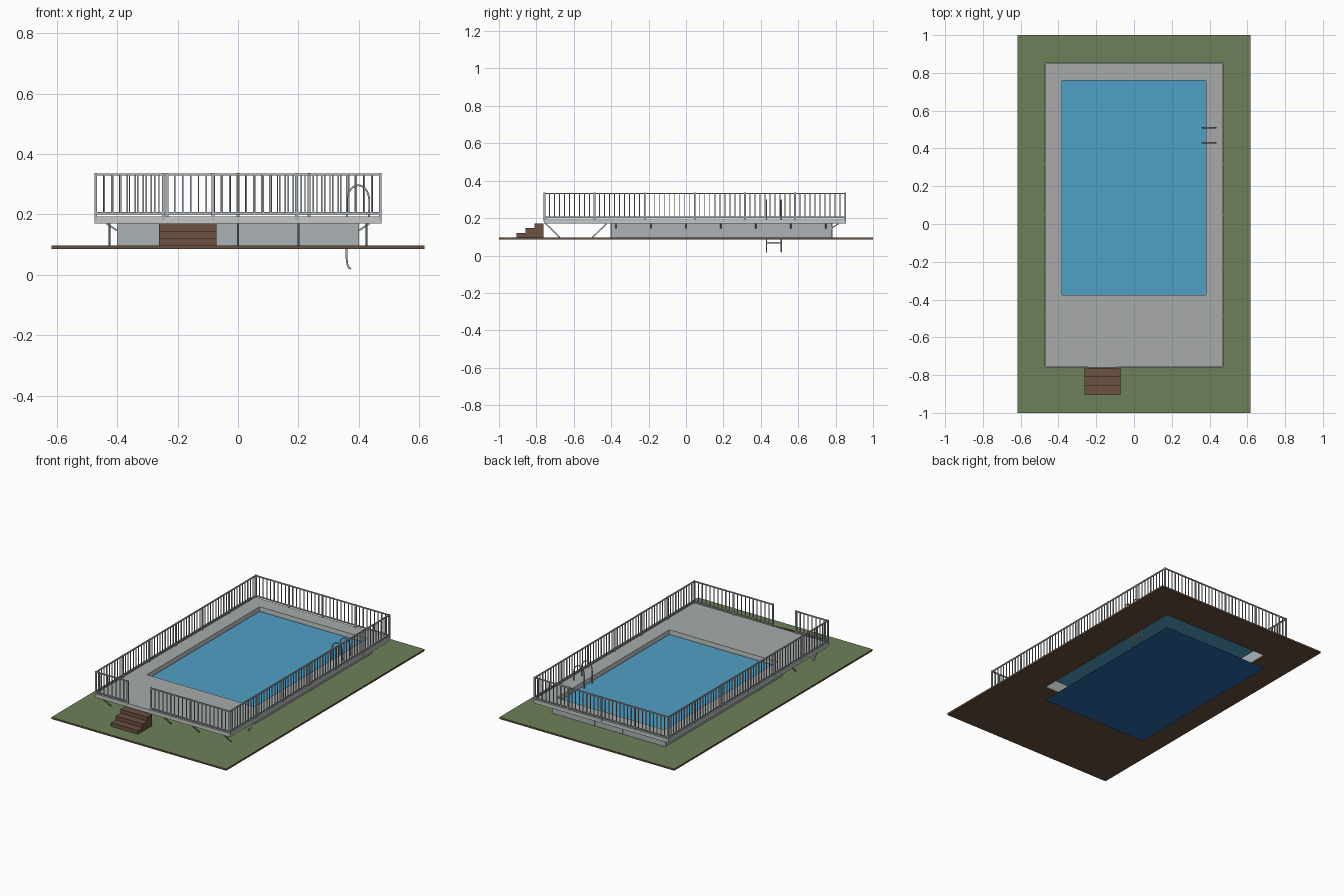
import bpy, bmesh
from math import pi, sin, cos
from mathutils import Vector, Matrix

if "Cube" in bpy.data.objects:
    bpy.data.objects.remove(bpy.data.objects["Cube"], do_unlink=True)


def material(name, rgb):
    lin = [((c / 255 + 0.055) / 1.055) ** 2.4 for c in rgb] + [1]
    m = bpy.data.materials.new(name)
    m.use_nodes = True
    m.diffuse_color = lin
    m.node_tree.nodes["Principled BSDF"].inputs["Base Color"].default_value = lin
    return m


GRASS = material("grass green", (108, 128, 88))
SOIL = material("soil brown", (104, 80, 62))
WOOD = material("wood brown", (108, 82, 64))
DECK = material("deck grey", (168, 171, 171))
TRIM = material("trim light grey", (198, 201, 199))
WALL = material("wall grey", (172, 179, 181))
STEEL = material("steel grey", (176, 179, 182))
WATER = material("water blue", (79, 160, 198))
FLOOR = material("pool floor blue", (40, 104, 168))


def finish(name, bm, *mats):
    bmesh.ops.recalc_face_normals(bm, faces=bm.faces)
    me = bpy.data.meshes.new(name)
    bm.to_mesh(me)
    bm.free()
    for m in mats:
        me.materials.append(m)
    ob = bpy.data.objects.new(name, me)
    bpy.context.collection.objects.link(ob)
    return ob


def corners(r, z):
    x, y0, y1 = r
    return [(-x, y0, z), (x, y0, z), (x, y1, z), (-x, y1, z)]


def frame(name, outer, inner, z0, z1, *mats):
    """Rectangular slab with a rectangular opening."""
    bm = bmesh.new()
    rings = [[bm.verts.new(c) for c in corners(r, z)]
             for r, z in ((outer, z1), (inner, z1), (inner, z0), (outer, z0))]
    for k in range(4):
        a, b = rings[k], rings[(k + 1) % 4]
        for i in range(4):
            j = (i + 1) % 4
            f = bm.faces.new((a[i], a[j], b[j], b[i]))
            # top first, everything else gets the second colour
            f.material_index = 0 if k == 0 or len(mats) == 1 else 1
    return finish(name, bm, *mats)


def sheet(name, rect, z, mat):
    bm = bmesh.new()
    bm.faces.new([bm.verts.new(c) for c in corners(rect, z)])
    return finish(name, bm, mat)


def bar(bm, a, b, w):
    """Square bar of width w from a to b."""
    a, b = Vector(a), Vector(b)
    d = b - a
    rot = d.to_track_quat('Z', 'Y').to_matrix().to_4x4()
    size = Matrix.Diagonal((w, w, d.length, 1))
    bmesh.ops.create_cube(bm, size=1, matrix=Matrix.Translation((a + b) / 2) @ rot @ size)


# Ground, pool shell, deck and water
POOL = (0.38, -0.375, 0.76)
GROUND_TOP, DECK_LOW, DECK_TOP = 0.097, 0.17, 0.193
frame("ground", (0.617, -1, 1), POOL, 0.086, GROUND_TOP, GRASS, SOIL)
frame("pool_wall", (0.4, -0.4, 0.78), POOL, GROUND_TOP, DECK_LOW, WALL)
frame("deck", (0.475, -0.76, 0.855), POOL, DECK_LOW, DECK_TOP, DECK, TRIM)
sheet("water", POOL, 0.163, WATER)
sheet("pool_floor", POOL, 0, FLOOR)

# Wooden stairs as an extruded profile
bm = bmesh.new()
profile = [(-0.762, GROUND_TOP)]
for k in range(3):
    y = -0.905 + k * 0.047
    profile += [(y, GROUND_TOP + k * 0.0245), (y, GROUND_TOP + (k + 1) * 0.0245)]
profile.append((-0.762, profile[-1][1]))
side = bm.faces.new([bm.verts.new((-0.262, y, z)) for y, z in profile])
ext = bmesh.ops.extrude_face_region(bm, geom=[side])
bmesh.ops.translate(bm, vec=(0.19, 0, 0),
                    verts=[v for v in ext["geom"] if isinstance(v, bmesh.types.BMVert)])
finish("stairs", bm, WOOD)


# Railings: posts, two rails and evenly spaced balusters
def railing(name, start, end, spans):
    bm = bmesh.new()
    a, b = Vector((*start, 0)), Vector((*end, 0))

    def up(p, z):
        return (p.x, p.y, z)

    for z in (0.204, 0.332):
        bar(bm, up(a, z), up(b, z), 0.007)
    count = max(1, round((b - a).length / spans / 0.0265)) * spans
    for i in range(count + 1):
        p = a.lerp(b, i / count)
        if i % (count // spans) == 0:
            bar(bm, up(p, DECK_TOP - 0.012), up(p, 0.337), 0.009)
        else:
            bar(bm, up(p, 0.204), up(p, 0.332), 0.0045)
    finish(name, bm, STEEL)


RX, RF, RB = 0.471, -0.757, 0.851
railing("railing_left", (RX, RF), (RX, RB), 6)
railing("railing_right", (-RX, RF), (-RX, RB), 6)
railing("railing_back", (-RX, RB), (RX, RB), 4)
railing("railing_front_right", (-RX, RF), (-0.248, RF), 1)
railing("railing_front_left", (-0.083, RF), (RX, RF), 2)

# Long struts under the front platform
bm = bmesh.new()
for x in (-0.425, -0.2, 0, 0.2, 0.425):
    bar(bm, (x, -0.75, DECK_LOW), (x, -0.675, GROUND_TOP), 0.007)
    bar(bm, (x, -0.425, DECK_LOW), (x, -0.5, GROUND_TOP), 0.007)
finish("platform_struts", bm, STEEL)

# Short brackets around the pool wall
bm = bmesh.new()
for i in range(7):
    y = -0.375 + i * 0.187
    for s in (-1, 1):
        bar(bm, (s * 0.4, y, 0.147), (s * 0.435, y, DECK_LOW), 0.006)
for i in range(5):
    x = -0.39 + i * 0.195
    bar(bm, (x, 0.78, 0.147), (x, 0.815, DECK_LOW), 0.006)
finish("wall_brackets", bm, STEEL)

# Thin seams between the wall panels at front and back
bm = bmesh.new()
for x in (-0.295, -0.098, 0.098, 0.295):
    for y in (-0.401, 0.781):
        bar(bm, (x, y, GROUND_TOP), (x, y, DECK_LOW), 0.004)
finish("wall_seams", bm, STEEL)

# Pool ladder: two bent rails with rungs
path = [(0.434, DECK_TOP)]
path += [(0.398 + 0.037 * cos(pi * i / 12), 0.245 + 0.052 * sin(pi * i / 12)) for i in range(13)]
path += [(0.36, 0.17), (0.359, 0.06), (0.362, 0.035), (0.367, 0.024), (0.374, 0.02)]
for name, y in (("ladder_rail_front", 0.43), ("ladder_rail_back", 0.51)):
    cu = bpy.data.curves.new(name, 'CURVE')
    cu.dimensions = '3D'
    cu.bevel_depth = 0.0035
    cu.bevel_resolution = 1
    cu.use_fill_caps = True
    sp = cu.splines.new('POLY')
    sp.points.add(len(path) - 1)
    for pt, (x, z) in zip(sp.points, path):
        pt.co = (x, y, z, 1)
    cu.materials.append(STEEL)
    bpy.context.collection.objects.link(bpy.data.objects.new(name, cu))

bm = bmesh.new()
for z in (0.068, 0.125):
    bar(bm, (0.36, 0.43, z), (0.36, 0.51, z), 0.007)
finish("ladder_rungs", bm, STEEL)
